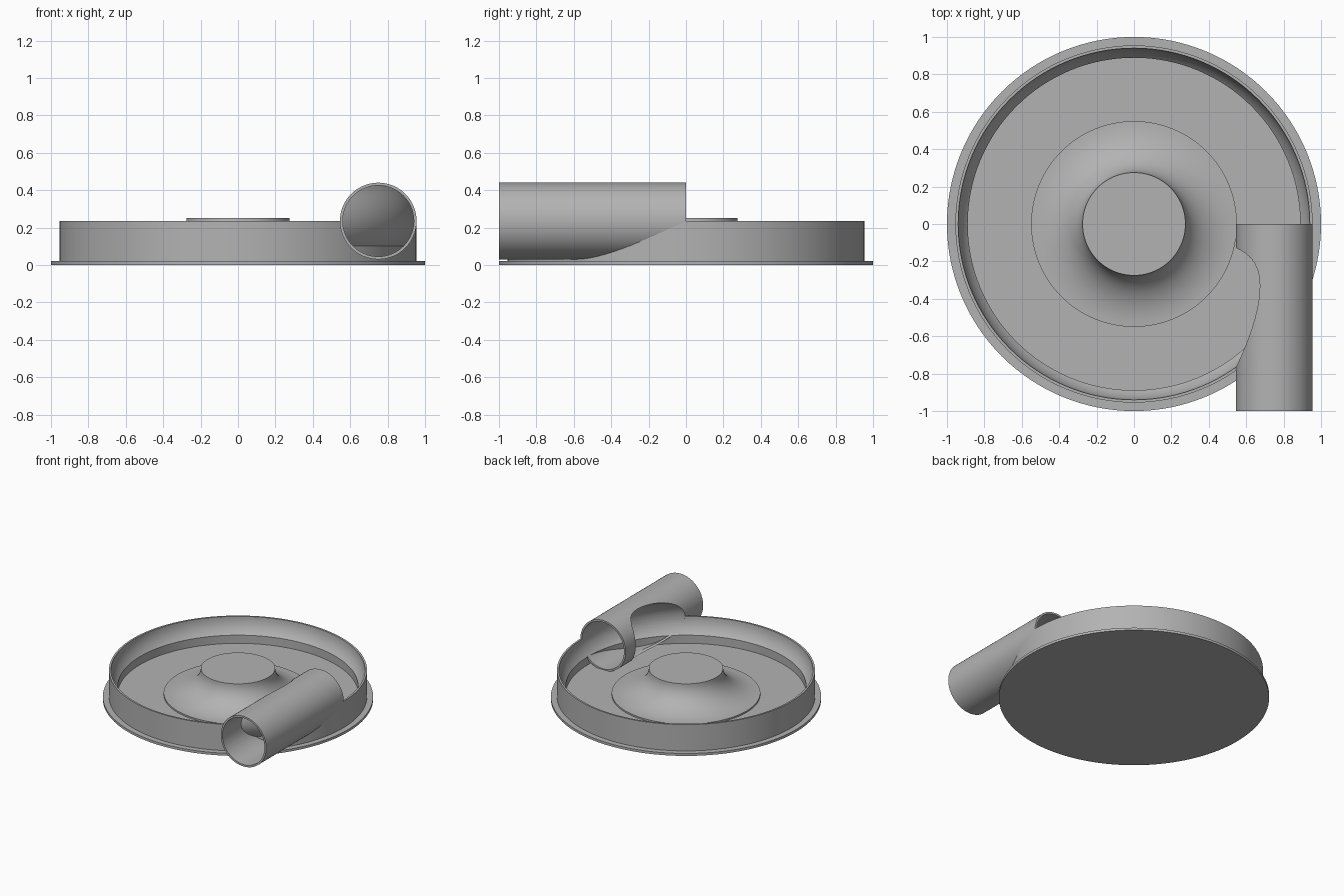
import bpy, bmesh
from math import sin, cos, pi, radians
from mathutils import Matrix, Vector

if "Cube" in bpy.data.objects:
    bpy.data.objects.remove(bpy.data.objects["Cube"])

grey = bpy.data.materials.new("plain_grey")
grey.use_nodes = True
colour = (0.45, 0.45, 0.45, 1)
grey.diffuse_color = colour
grey.node_tree.nodes["Principled BSDF"].inputs["Base Color"].default_value = colour

SEG = 128
RING, AXIS_Z, BORE = 0.75, 0.235, 0.19   # volute channel centre and radius
FLOOR, POCKET = 0.038, 0.89


def finish(name, bm):
    bmesh.ops.recalc_face_normals(bm, faces=bm.faces)
    mesh = bpy.data.meshes.new(name)
    bm.to_mesh(mesh)
    bm.free()
    mesh.materials.append(grey)
    obj = bpy.data.objects.new(name, mesh)
    bpy.context.collection.objects.link(obj)
    return obj


def lathe(name, profile, closed=False):
    """Spin (radius, height) points around z."""
    bm = bmesh.new()
    pts = [bm.verts.new((r, 0, z)) for r, z in profile]
    edges = [bm.edges.new(p) for p in zip(pts, pts[1:])]
    if closed:
        edges.append(bm.edges.new((pts[-1], pts[0])))
    bmesh.ops.spin(bm, geom=pts + edges, cent=(0, 0, 0), axis=(0, 0, 1),
                   angle=2 * pi, steps=SEG, use_merge=True)
    bmesh.ops.remove_doubles(bm, verts=bm.verts, dist=1e-5)
    return finish(name, bm)


def pipe(name, radius, y0, y1):
    """Solid cylinder along y on the outlet axis."""
    bm = bmesh.new()
    place = Matrix.Translation(Vector((RING, (y0 + y1) / 2, AXIS_Z))) @ Matrix.Rotation(pi / 2, 4, "X")
    bmesh.ops.create_cone(bm, cap_ends=True, segments=64, radius1=radius,
                          radius2=radius, depth=y1 - y0, matrix=place)
    return finish(name, bm)


def cut(obj, tool):
    mod = obj.modifiers.new("cut", "BOOLEAN")
    mod.operation, mod.solver, mod.object = "DIFFERENCE", "EXACT", tool
    bpy.context.view_layer.objects.active = obj
    bpy.ops.object.modifier_apply(modifier=mod.name)


def arc(radius, a0, a1, steps):
    """Points on the channel's circular section, angles in degrees."""
    angles = [radians(a0 + (a1 - a0) * i / steps) for i in range(steps + 1)]
    return [(RING + radius * cos(a), AXIS_Z + radius * sin(a)) for a in angles]


# Pan with flange, thin rim and rounded inner wall
pan = lathe("pan", [(0, 0), (1, 0), (1, 0.02), (0.955, 0.02), (0.955, AXIS_Z)]
            + arc(BORE, 0, -43, 10) + [(POCKET, FLOOR), (0, FLOOR)])

# Flared hub on the pan floor
flare = [(0.55 - 0.275 * sin(t), 0.25 - 0.2 * cos(t))
         for t in [pi / 2 * i / 16 for i in range(17)]]
hub = lathe("hub", [(0, 0.03), (0.55, 0.03)] + flare + [(0, 0.25)])

# Outlet tube, opened where the round channel passes through it
tube = pipe("outlet_tube", 0.205, -1, 0)
channel = lathe("channel_cutter", arc(BORE, 0, 360, 48)[:-1], closed=True)

# Bore that leaves a thin wall along the channel
inner = [(POCKET, 0.03)] + arc(BORE, -43, 95, 24)
outer = arc(BORE + 0.004, 95, -43, 24) + [(POCKET + 0.004, 0.03)]
skin = lathe("channel_skin_cutter", inner + outer, closed=True)
bore = pipe("bore_cutter", BORE, -1.1, -0.002)
cut(bore, skin)

cut(tube, channel)
cut(tube, bore)
cut(pan, bore)

for helper in (channel, skin, bore):
    bpy.data.objects.remove(helper)

# Smooth shading with crisp edges
for obj in (pan, hub, tube):
    bpy.ops.object.select_all(action="DESELECT")
    obj.select_set(True)
    bpy.context.view_layer.objects.active = obj
    bpy.ops.object.shade_smooth_by_angle(angle=radians(30))
